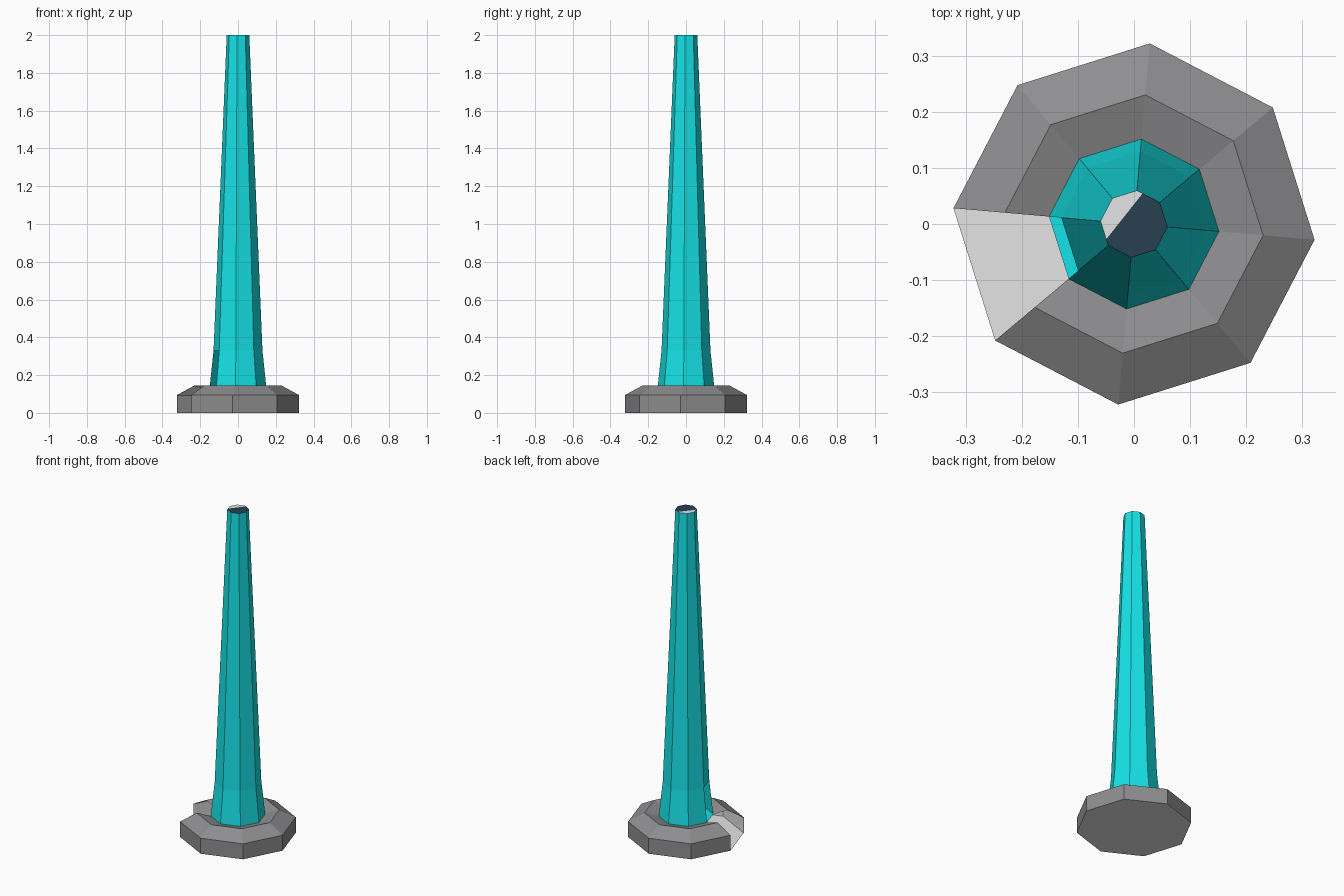
import bpy, bmesh, math
from mathutils import Vector

if "Cube" in bpy.data.objects:
    bpy.data.objects.remove(bpy.data.objects["Cube"])

SIDES = 8
TURN = math.radians(-5)
OPEN = 4          # the octant left open on the -x side


def material(name, rgb):
    m = bpy.data.materials.new(name)
    m.diffuse_color = (*rgb, 1)
    m.use_nodes = True
    m.node_tree.nodes["Principled BSDF"].inputs["Base Color"].default_value = m.diffuse_color
    return m


TEAL = material("teal paint", (0.008, 0.77, 0.80))
GREY = material("mid grey", (0.27, 0.27, 0.28))
LIGHT = material("light grey", (0.78, 0.78, 0.78))
NAVY = material("dark navy", (0.020, 0.050, 0.080))


def ring(bm, r, z):
    return [bm.verts.new((r * math.cos(TURN + math.tau * i / SIDES),
                          r * math.sin(TURN + math.tau * i / SIDES), z))
            for i in range(SIDES)]


def lathe(bm, profile, open_bands=(), inward=False):
    """Eight-sided turned shell; open_bands lose the open octant."""
    rings = [ring(bm, r, z) for r, z in profile]
    for b, (lo, hi) in enumerate(zip(rings, rings[1:])):
        for i in range(SIDES):
            if b in open_bands and i == OPEN:
                continue
            j = (i + 1) % SIDES
            f = bm.faces.new((lo[i], lo[j], hi[j], hi[i]))
            if inward:
                f.normal_flip()
    return rings


def finish(bm, name, *mats):
    me = bpy.data.meshes.new(name)
    bm.to_mesh(me)
    bm.free()
    for m in mats:
        me.materials.append(m)
    ob = bpy.data.objects.new(name, me)
    bpy.context.collection.objects.link(ob)
    return ob


# Base shell with one octant missing; its top dishes down towards the pole
bm = bmesh.new()
lathe(bm, [(0.323, 0), (0.323, 0.095), (0.231, 0.145), (0.152, 0.122)], (0, 1, 2))
finish(bm, "base_shell", GREY)

# Pale lining inside the base
bm = bmesh.new()
lathe(bm, [(0.321, 0), (0.321, 0.093), (0.230, 0.142), (0.152, 0.119)],
      (0, 1, 2), inward=True)
finish(bm, "base_lining", LIGHT)

# Pale underside, also seen as the floor of the open octant
bm = bmesh.new()
bm.faces.new(ring(bm, 0.323, 0)[::-1])
finish(bm, "base_floor", LIGHT)

# Tapered pole with a small hatch opening above the missing octant
bm = bmesh.new()
rings = lathe(bm, [(0.152, 0.122), (0.130, 0.33), (0.060, 2.0)], (0,))
bm.faces.new(rings[0])
finish(bm, "pole", TEAL)

# Pole top cap: navy with a pale sliver to the back left
bm = bmesh.new()
bm.faces.new(ring(bm, 0.060, 2.0))
point, side = Vector((-0.016, 0.015, 2)), Vector((-0.78, 0.62, 0))
bmesh.ops.bisect_plane(bm, geom=bm.verts[:] + bm.edges[:] + bm.faces[:],
                       plane_co=point, plane_no=side)
for f in bm.faces:
    f.material_index = int((f.calc_center_median() - point).dot(side) > 0)
finish(bm, "pole_cap", NAVY, LIGHT)
